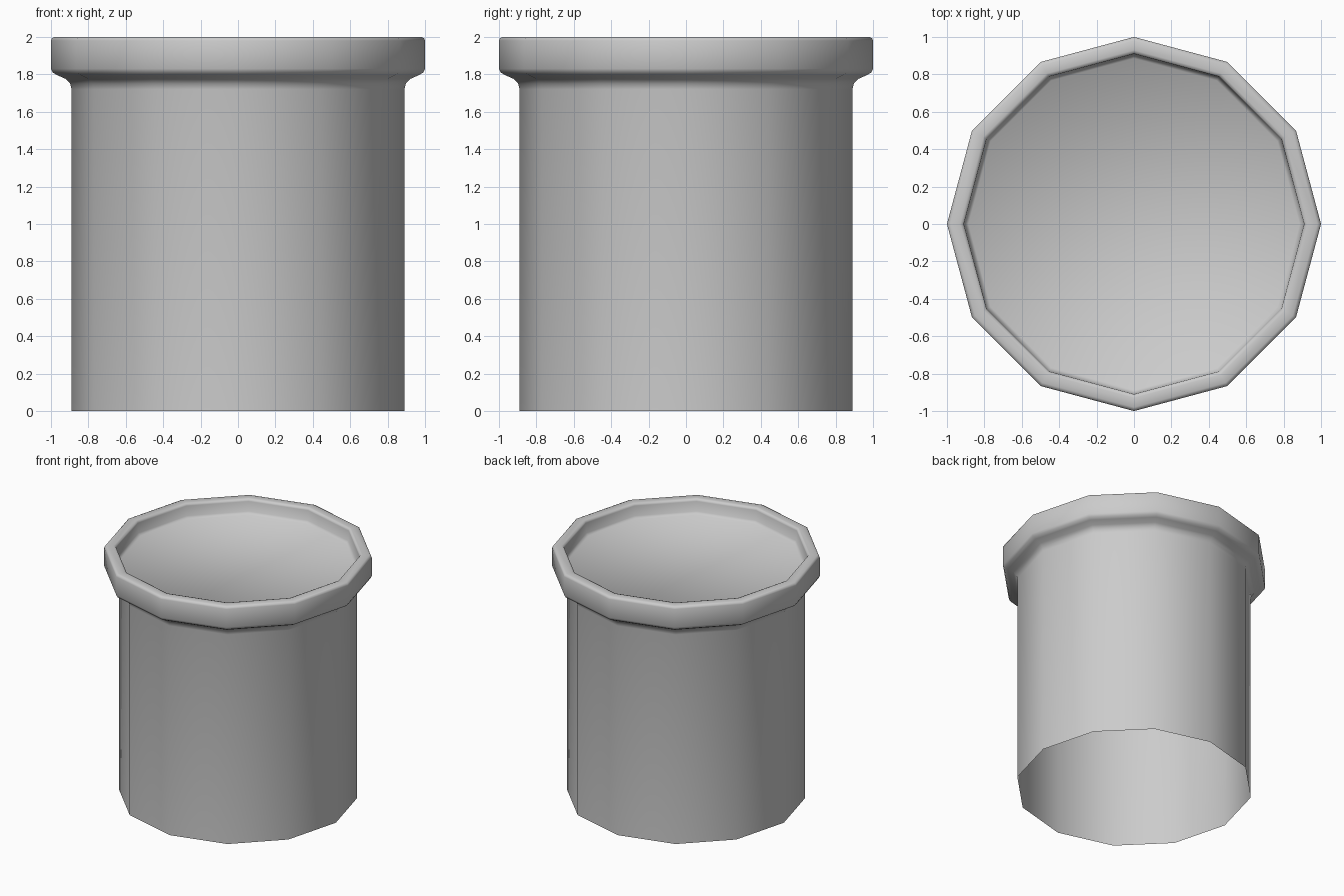
import bpy, bmesh
from math import sin, cos, pi

if "Cube" in bpy.data.objects:
    bpy.data.objects.remove(bpy.data.objects["Cube"])

SIDES = 12

# Half profile (radius, height): open bottom, straight body, flared rim, recessed lid
profile = [(0.89, 0.0), (0.89, 1.72), (0.897, 1.75), (0.92, 1.775), (0.965, 1.795),
           (0.99, 1.81), (1.0, 1.83), (1.0, 1.98), (0.995, 1.993), (0.98, 2.0),
           (0.93, 2.0), (0.915, 1.995), (0.91, 1.98), (0.905, 1.90), (0.885, 1.88)]

bm = bmesh.new()
rings = [[bm.verts.new((r * cos(2 * pi * i / SIDES), r * sin(2 * pi * i / SIDES), z))
          for i in range(SIDES)] for r, z in profile]

# Walls between consecutive rings
for low, high in zip(rings, rings[1:]):
    for i in range(SIDES):
        j = (i + 1) % SIDES
        bm.faces.new((low[i], low[j], high[j], high[i]))

# Recessed floor closing the mouth
bm.faces.new(rings[-1])

mesh = bpy.data.meshes.new("pipe")
bm.to_mesh(mesh)
bm.free()
pipe = bpy.data.objects.new("pipe", mesh)
bpy.context.collection.objects.link(pipe)

# Smooth sides, crisp only at strong corners
bpy.context.view_layer.objects.active = pipe
pipe.select_set(True)
bpy.ops.object.shade_smooth_by_angle(angle=pi / 3)
